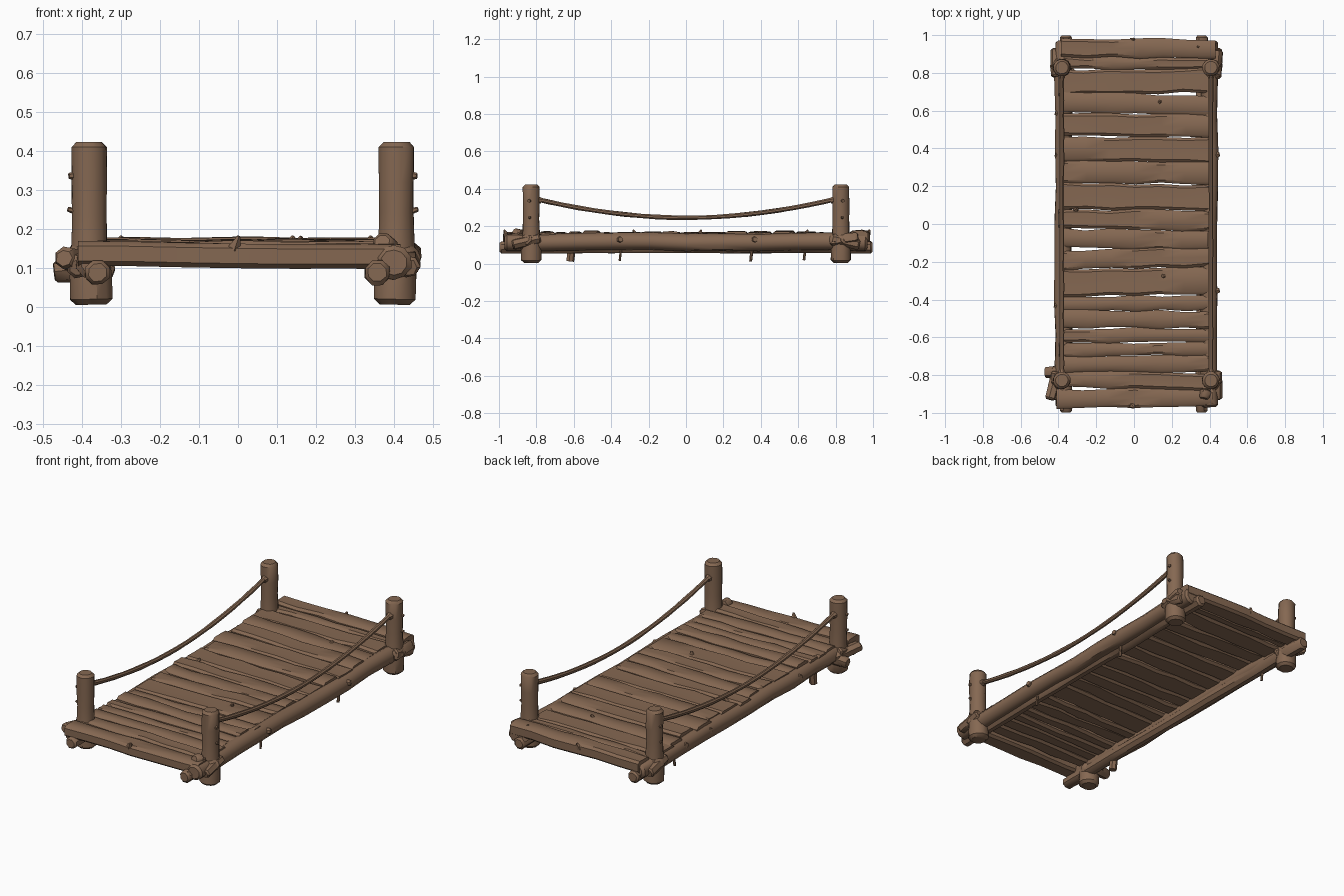
import bpy, bmesh, math, random
from mathutils import Vector

if "Cube" in bpy.data.objects:
    bpy.data.objects.remove(bpy.data.objects["Cube"])

random.seed(7)
wood = bpy.data.materials.new("weathered brown wood")
wood.diffuse_color = (0.235, 0.138, 0.084, 1)
wood.use_nodes = True
wood.node_tree.nodes["Principled BSDF"].inputs["Base Color"].default_value = wood.diffuse_color


def finish(bm, name):
    bmesh.ops.recalc_face_normals(bm, faces=bm.faces)
    me = bpy.data.meshes.new(name)
    bm.to_mesh(me)
    bm.free()
    me.materials.append(wood)
    ob = bpy.data.objects.new(name, me)
    bpy.context.collection.objects.link(ob)
    return ob


def log(name, path, radii, sides=10, rough=0.0, dome=0.0):
    """Tube along a path of points; optional surface roughness and domed ends."""
    pts = [Vector(p) for p in path]
    radii = list(radii)
    if dome:  # chamfered end rings
        d0 = (pts[0] - pts[1]).normalized()
        d1 = (pts[-1] - pts[-2]).normalized()
        pts = [pts[0], pts[0] - d0 * dome] + pts[1:-1] + [pts[-1] - d1 * dome, pts[-1]]
        radii = [radii[0] * 0.72, radii[0]] + radii[1:-1] + [radii[-1], radii[-1] * 0.72]
    bm = bmesh.new()
    rings = []
    for i, p in enumerate(pts):
        t = (pts[min(i + 1, len(pts) - 1)] - pts[max(i - 1, 0)]).normalized()
        ref = Vector((0, 0, 1)) if abs(t.z) < 0.8 else Vector((1, 0, 0))
        u = t.cross(ref).normalized()
        v = t.cross(u)
        ring = []
        for k in range(sides):
            a = math.tau * (k + 0.5) / sides
            r = radii[i] * (1 + random.uniform(-rough, rough))
            ring.append(bm.verts.new(p + (u * math.cos(a) + v * math.sin(a)) * r))
        rings.append(ring)
    for a, b in zip(rings, rings[1:]):
        for k in range(sides):
            n = (k + 1) % sides
            bm.faces.new((a[k], a[n], b[n], b[k]))
    bm.faces.new(rings[0])
    bm.faces.new(rings[-1])
    return finish(bm, name)


def plank(name, x0, x1, y, width, z0, z1, skew=0.0, tilt=0.0):
    """Rough hewn board running across the bridge, with wavy edges."""
    bm = bmesh.new()
    rings = []
    n = 7
    for i in range(n):
        f = i / (n - 1)
        x = x0 + (x1 - x0) * f
        c = y + skew * (f - 0.5)
        dz = tilt * (f - 0.5) + random.uniform(-0.003, 0.003)
        h0 = width / 2 + random.uniform(-0.007, 0.007)
        h1 = width / 2 + random.uniform(-0.007, 0.007)
        b = min(0.012, (z1 - z0) * 0.3)
        prof = [(-h0, z0 + b), (-h0, z1 - b), (-h0 + 0.014, z1), (0, z1 + random.uniform(-.003, .003)),
                (h1 - 0.014, z1), (h1, z1 - b), (h1, z0 + b), (h1 - 0.014, z0), (-h0 + 0.014, z0)]
        ex = random.uniform(-0.006, 0.006)
        rings.append([bm.verts.new((x + ex, c + py, pz + dz)) for py, pz in prof])
    m = len(rings[0])
    for a, b in zip(rings, rings[1:]):
        for k in range(m):
            bm.faces.new((a[k], a[(k + 1) % m], b[(k + 1) % m], b[k]))
    bm.faces.new(rings[0])
    bm.faces.new(rings[-1])
    return finish(bm, name)


# deck boards between the end boards
edges = [-0.875, -0.785, -0.70, -0.63, -0.55, -0.46, -0.38, -0.235, -0.13, -0.03,
         0.075, 0.215, 0.33, 0.46, 0.58, 0.69, 0.82, 0.885]
for i, (a, b) in enumerate(zip(edges, edges[1:])):
    top = 0.168 + random.uniform(-0.004, 0.007)
    plank(f"deck_board_{i}", -0.385 + random.uniform(-.015, .015), 0.4 + random.uniform(-.015, .015),
          (a + b) / 2, b - a - 0.001, top - 0.045, top, random.uniform(-0.02, 0.02), random.uniform(-.006, .006))

# thick end boards
plank("front_end_board", -0.415, 0.42, -0.922, 0.10, 0.10, 0.163, 0.015, -0.012)
plank("back_end_board", -0.385, 0.435, 0.93, 0.10, 0.108, 0.175, -0.012, 0.006)

for s, px in ((-1, -0.382), (1, 0.407)):
    side = "left" if s < 0 else "right"
    # side logs, upper and lower
    ys = [-0.97 + 1.94 * i / 10 for i in range(11)]
    log(side + "_side_log", [(px + random.uniform(-.005, .005) - s * 0.008, y, 0.116 + random.uniform(-.004, .004))
                             for y in ys], [0.046] * 11, 10, 0.05, 0.012)
    log(side + "_lower_log", [(s * 0.36 + random.uniform(-.003, .003), y * 1.028, 0.088) for y in ys],
        [0.034] * 11, 8, 0.06, 0.01)
    # rope rail with sag
    log(side + "_rope", [(px, -0.82 + 1.64 * i / 20, 0.245 + 0.105 * abs(i / 10 - 1) ** 1.9) for i in range(21)],
        [0.013 * random.uniform(0.92, 1.1) for _ in range(21)], 8)
    for e, end in ((-1, "front"), (1, "back")):
        py = e * 0.828
        tag = f"{end}_{side}"
        # post with thicker foot
        log(tag + "_post", [(px + s * dx, py, z) for dx, z in
                            ((-.006, 0.005), (-.004, 0.08), (0, 0.16), (0, 0.24), (0, 0.32), (0, 0.423))],
            [0.055, 0.055, 0.047, 0.045, 0.046, 0.046], 12, 0.04, 0.014)
        # rope knot on the post
        log(tag + "_knot", [(px, py - e * 0.03, 0.342), (px, py - e * 0.055, 0.336)], [0.024, 0.016], 8)
        # lashing pegs crossing at the joint
        log(tag + "_cross_peg", [(px - s * 0.05, py - e * 0.035, 0.085), (px + s * 0.045, py + e * 0.03, 0.135)],
            [0.034, 0.034], 8, 0.08, 0.008)
        log(tag + "_brace_peg", [(px + s * 0.03, py - e * 0.05, 0.135), (px + s * 0.03, py + e * 0.1, 0.10)],
            [0.028, 0.03], 7, 0.08, 0.008)
        # broken twig on the post
        log(tag + "_post_twig", [(px, py, 0.235), (px + s * 0.055, py + e * 0.01, 0.25)], [0.014, 0.006], 6)
        log(tag + "_bark_chip", [(px, py, 0.34), (px + s * 0.052, py + e * 0.012, 0.335)], [0.016, 0.008], 6)

# protruding corner stubs
log("front_left_corner_stub", [(-0.40, -0.76, 0.11), (-0.445, -0.93, 0.125)], [0.034, 0.03], 7, 0.1, 0.01)
log("front_left_side_stub", [(-0.38, -0.78, 0.10), (-0.472, -0.785, 0.09)], [0.035, 0.03], 7, 0.1, 0.008)
log("back_right_corner_stub", [(0.43, 0.77, 0.12), (0.445, 0.92, 0.14)], [0.032, 0.028], 7, 0.1, 0.01)
log("front_right_corner_stub", [(0.38, -0.88, 0.15), (0.37, -0.925, 0.165)], [0.032, 0.028], 8, 0.06, 0.008)

# side twigs and pegs hanging below the logs
for i, (x, y) in enumerate(((0.44, 0.36), (0.44, -0.36), (-0.405, 0.58), (-0.41, -0.44), (-0.405, 0.36))):
    s = 1 if x > 0 else -1
    log(f"side_twig_{i}", [(x - s * 0.03, y, 0.125), (x + s * 0.012, y + 0.01, 0.13)], [0.024, 0.014], 6)
for i, (x, y, r, z) in enumerate(((0.39, -0.355, 0.007, 0.015), (0.39, 0.345, 0.009, 0.012),
                                  (-0.37, 0.63, 0.008, 0.018), (-0.37, -0.62, 0.024, 0.012))):
    log(f"hanging_peg_{i}", [(x, y + 0.01, 0.10), (x, y, z)], [r, r * 0.9], 7)

# small splinters on the deck
for i, (x, y) in enumerate(((0.15, -0.27), (0.13, 0.64), (-0.31, 0.07), (0.33, 0.93), (-0.01, 0.97), (-0.01, -0.96))):
    log(f"splinter_{i}", [(x, y, 0.15), (x + 0.012, y + 0.012 * (1 if y > 0 else -1), 0.18)], [0.018, 0.005], 5)

bpy.ops.object.select_all(action='SELECT')
bpy.context.view_layer.objects.active = bpy.data.objects["front_end_board"]
bpy.ops.object.shade_smooth_by_angle(angle=math.radians(40))
